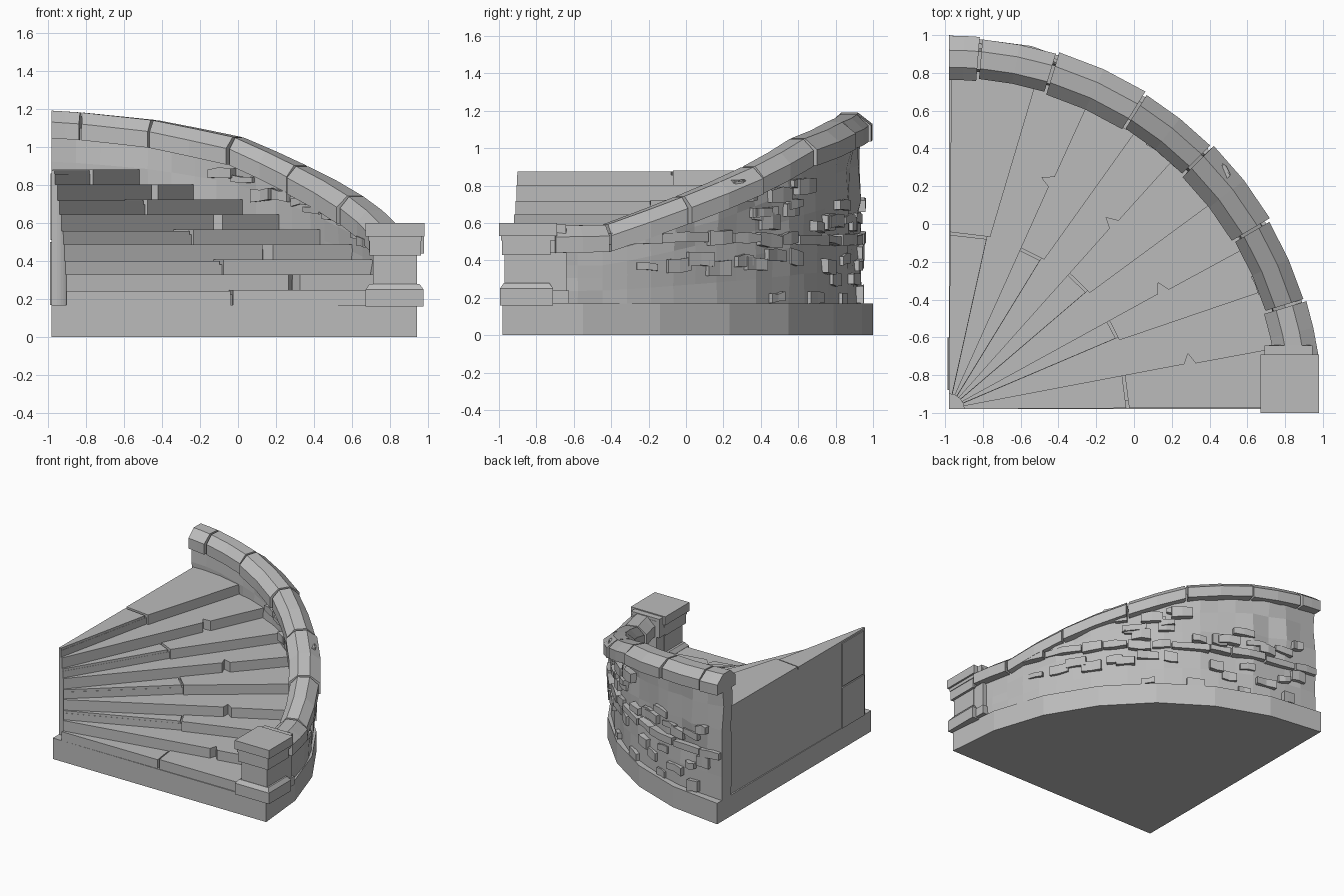
import bpy
import bmesh
import math
import random

random.seed(7)
if "Cube" in bpy.data.objects:
    bpy.data.objects.remove(bpy.data.objects["Cube"])

stone = bpy.data.materials.new("grey stone")
stone.use_nodes = True
grey = (0.5, 0.5, 0.5, 1)
stone.diffuse_color = grey
stone.node_tree.nodes["Principled BSDF"].inputs["Base Color"].default_value = grey

PIVOT = -0.98
FLOOR = 0.17
STEPS = 9
RISE = 0.079


def polar(radius, degrees):
    angle = math.radians(degrees)
    return PIVOT + radius * math.cos(angle), PIVOT + radius * math.sin(angle)


def jitter(amount):
    return random.uniform(-amount, amount)


def finish(name, bm):
    bmesh.ops.recalc_face_normals(bm, faces=bm.faces)
    mesh = bpy.data.meshes.new(name)
    bm.to_mesh(mesh)
    bm.free()
    mesh.materials.append(stone)
    obj = bpy.data.objects.new(name, mesh)
    bpy.context.collection.objects.link(obj)
    return obj


def loft(name, rings):
    """Skin a list of equal closed rings and cap both ends."""
    bm = bmesh.new()
    loops = [[bm.verts.new(p) for p in ring] for ring in rings]
    for low, high in zip(loops, loops[1:]):
        for i in range(len(low)):
            j = (i + 1) % len(low)
            bm.faces.new((low[i], low[j], high[j], high[i]))
    bm.faces.new(loops[0])
    bm.faces.new(loops[-1])
    return finish(name, bm)


def prism(name, outline, bottom, top):
    return loft(name, [[(x, y, z) for x, y in outline] for z in (bottom, top)])


def sweep(name, angles, section):
    """Carry a (radius, height) section around the pivot."""
    return loft(name, [[(*polar(r, a), z) for r, z in section(a)] for a in angles])


def box(name, x0, x1, y0, y1, z0, z1, taper=0.0):
    def ring(z, t):
        return [(x0 + t, y0 + t, z), (x1 - t, y0 + t, z),
                (x1 - t, y1 - t, z), (x0 + t, y1 - t, z)]
    return loft(name, [ring(z0, 0), ring(z1, taper)])


def spread(start, end, count):
    return [start + (end - start) * i / count for i in range(count + 1)]


# Faceted quarter-round plinth
arc = [polar(1.92 + 0.06 * a / 90, a) for a in spread(0, 90, 7)]
prism("plinth", [(PIVOT, PIVOT)] + arc, 0, FLOOR)

# Winding steps: a core plus split or chipped tread stones
nosings = [0.3, 10.5, 20.5, 28.5, 38, 48, 56, 65.5, 75, 89.6]
HUB, RIM = 0.08, 1.84
for i in range(STEPS):
    front, back = nosings[i], nosings[i + 1]
    back = min(back + 4, 89.6)
    level = FLOOR + RISE * (i + 1)
    core = [polar(HUB, front + 1), polar(RIM, front + 2.5),
            polar(RIM, back), polar(HUB, back)]
    prism(f"step_core_{i}", core, FLOOR, level - 0.025)
    if i % 2:
        # broad stone with one broken V-shaped chip
        cut = 1.32 + jitter(0.03)
        outline = [polar(HUB, front + 1), polar(cut - 0.03, front + 0.3),
                   polar(cut, front + 2.6), polar(cut + 0.03, front),
                   polar(RIM, front), polar(RIM, back), polar(HUB, back)]
        prism(f"step_tread_{i}", outline, FLOOR, level)
    else:
        # two stones with an open joint
        cut = 0.95 + jitter(0.03)
        setback = 0 if i == 0 else 2.5
        inner = [polar(HUB, front + setback), polar(cut, front + setback),
                 polar(cut, back), polar(HUB, back)]
        outer = [polar(cut + 0.015, front + setback * 0.6), polar(RIM, front),
                 polar(RIM, back), polar(cut + 0.015, back)]
        prism(f"step_inner_tread_{i}", inner, FLOOR, level - 0.006)
        prism(f"step_outer_tread_{i}", outer, FLOOR, level)

# Facing stones on the straight side
box("side_lower_stone", -0.988, -0.96, -0.88, -0.6, FLOOR, 0.5)
box("side_upper_stone", -0.986, -0.96, -0.88, -0.6, 0.51, 0.86)

# Rising coping line: angle and top height at each joint
joints = [(8, 0.585), (17, 0.59), (30.5, 0.74), (45, 0.9),
          (58, 1.05), (73, 1.14), (85, 1.18), (90, 1.19)]


def coping_top(angle):
    for (a0, z0), (a1, z1) in zip(joints, joints[1:]):
        if angle <= a1:
            return z0 + (z1 - z0) * (angle - a0) / (a1 - a0)
    return joints[-1][1]


# Rough curved wall
def wall_section(angle):
    top = coping_top(angle) - 0.08
    heights = spread(FLOOR, top, 5)
    outer = [(1.915 + jitter(0.006 + 0.016 * (z > 0.5)), z) for z in heights]
    inner = [(1.795 + jitter(0.012), z) for z in reversed(heights)]
    return outer + inner


sweep("curved_wall", spread(8, 90, 20), wall_section)


# Chamfered coping stones, one per joint interval
def coping_stone(name, start, end, grow):
    def section(angle):
        top = coping_top(angle)
        low, mid = top - 0.145, top - 0.06
        return [(1.755 - grow, low), (1.755 - grow, mid), (1.81, top),
                (1.90, top), (1.965 + grow, mid), (1.965 + grow, low)]
    sweep(name, spread(start, end, 2), section)


for i in range(len(joints) - 1):
    coping_stone(f"coping_stone_{i}", joints[i][0] + 0.25,
                 joints[i + 1][0] - 0.2 * (i < 6), 0.012 * (i % 2 == 0))


# Irregular stones standing proud of the wall
def wall_stone(name, angle, height, width, tall, near, far):
    half = width / 2
    low, high = height - tall / 2, height + tall / 2
    tilt = jitter(0.008)

    def section(a):
        lean = tilt * (a - angle) / half
        out = far + jitter(0.008)
        return [(near, low + lean), (out, low + lean + jitter(0.006)),
                (out, high + lean + jitter(0.008)), (near, high + lean)]
    sweep(name, spread(angle - half, angle + half, 2), section)


# Projecting string course around the outside
angle, i = 13, 0
while angle < 89:
    width = min(random.uniform(4, 9), 89.8 - angle)
    wall_stone(f"course_stone_{i}", angle + width / 2, 0.515 + jitter(0.01),
               width - 0.3, 0.06 + jitter(0.012), 1.86, 1.955 + jitter(0.015))
    angle += width
    i += 1

# Scattered outer stones: first angle, last angle, low, high, count
zones = [(22, 56, 0.36, 0.44, 8), (40, 58, 0.6, 0.82, 13),
         (60, 86, 0.58, 0.7, 8), (62, 88, 0.3, 0.45, 6), (44, 88, 0.19, 0.22, 4)]
for z, (a0, a1, low, high, count) in enumerate(zones):
    for k in range(count):
        spot = a0 + (a1 - a0) * (k + 0.5) / count + jitter(1)
        wall_stone(f"outer_stone_{z}_{k}", spot, random.uniform(low, high),
                   random.uniform(2.5, 5), random.uniform(0.035, 0.09),
                   1.86, 1.94 + jitter(0.01))

# Inner stones resting just above the treads
for k in range(10):
    spot = 22 + k * 4.2
    wall_stone(f"inner_stone_{k}", spot, 0.34 + spot * 0.0085 + jitter(0.03),
               random.uniform(2.5, 5), random.uniform(0.03, 0.06),
               1.85, 1.76 + jitter(0.015))

# Newel pier at the foot of the wall
box("pier_base", 0.67, 0.975, -0.995, -0.71, 0.16, 0.25)
box("pier_base_slope", 0.67, 0.975, -0.995, -0.71, 0.25, 0.28, 0.022)
box("pier_shaft", 0.71, 0.94, -0.97, -0.74, FLOOR, 0.5)
box("pier_neck", 0.69, 0.96, -0.985, -0.725, 0.43, 0.51)
box("pier_cap", 0.67, 0.98, -1.0, -0.69, 0.53, 0.6)
box("pier_cap_underside", 0.685, 0.965, -0.99, -0.7, 0.505, 0.53)
box("pier_link", 0.715, 0.935, -0.75, -0.64, FLOOR, 0.57)
box("pier_link_foot", 0.7, 0.945, -0.75, -0.625, FLOOR, 0.24)
box("pier_link_cap", 0.69, 0.945, -0.74, -0.642, 0.44, 0.592)
